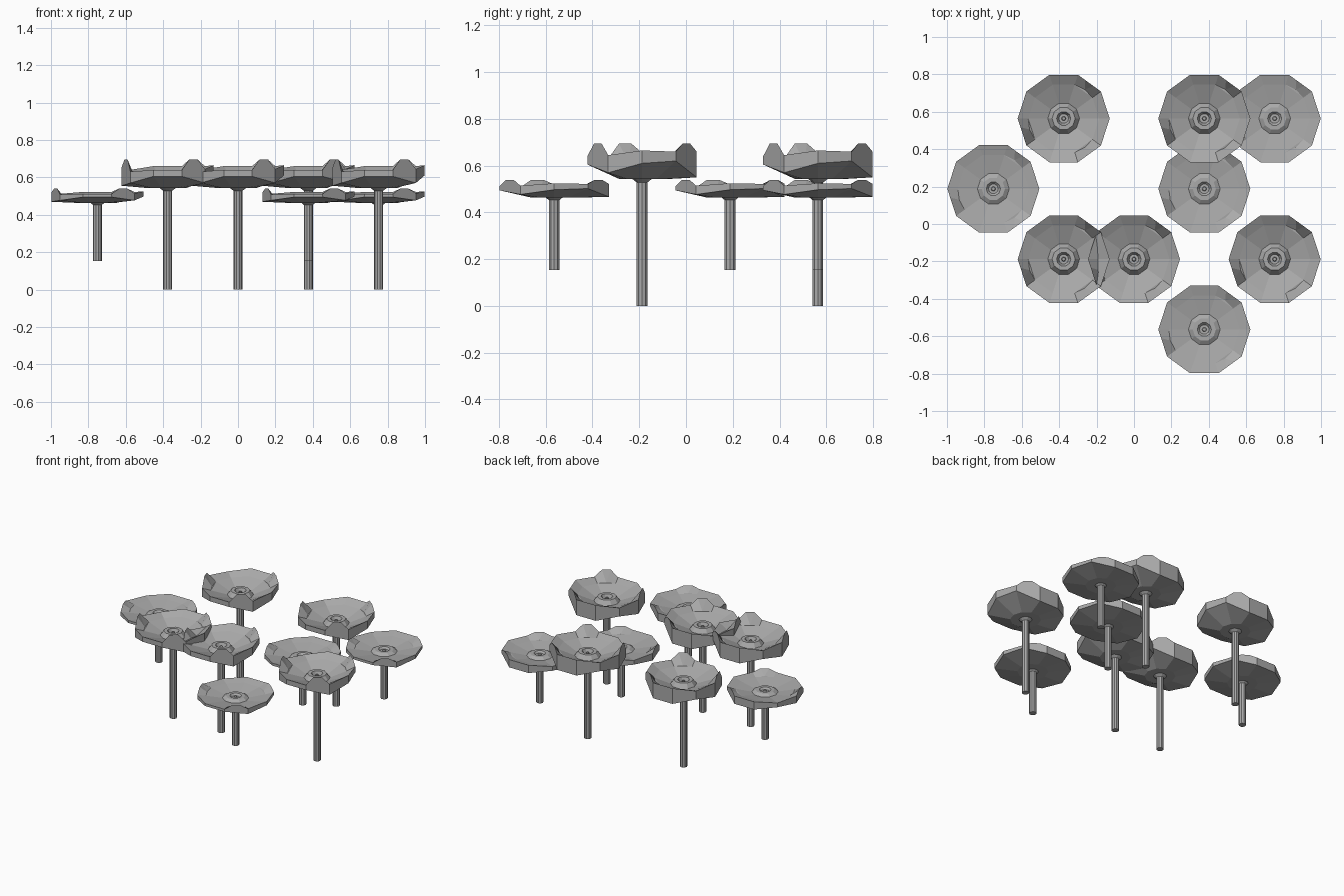
import bpy, bmesh
from math import cos, sin, radians

cube = bpy.data.objects.get("Cube")
if cube:
    bpy.data.objects.remove(cube, do_unlink=True)

grey = bpy.data.materials.new("stone_grey")
grey.use_nodes = True
grey.diffuse_color = (0.4, 0.4, 0.4, 1)
grey.node_tree.nodes["Principled BSDF"].inputs["Base Color"].default_value = (0.4, 0.4, 0.4, 1)

STEP = 0.376
SIDES = 10
RADIUS = 0.246
CAP_BASE = 0.54
# wavy rim heights above the cap base, one per corner counterclockwise from +x
RIM_TOP = [.125, .12, .12, .12, .10, .115, .09, .10, .10, .105]
RIM_LOW = [.07, .08, .01, .01, .04, .015, .03, .065, .065, .03]
FOLDS = (1, 5, 8)      # rim edges that carry an upturned flap
FLAP_TOP = 0.155


def ring(bm, radius, heights):
    return [bm.verts.new((radius * cos(radians(36 * i)), radius * sin(radians(36 * i)), heights[i]))
            for i in range(SIDES)]


def bridge(bm, a, b):
    for i in range(SIDES):
        j = (i + 1) % SIDES
        bm.faces.new((a[i], a[j], b[j], b[i]))


def finish(bm, name):
    bmesh.ops.recalc_face_normals(bm, faces=bm.faces)
    mesh = bpy.data.meshes.new(name)
    bm.to_mesh(mesh)
    bm.free()
    mesh.materials.append(grey)
    return mesh


def cap_mesh():
    bm = bmesh.new()
    # underside, from the centre out to the wavy lower rim
    under = ring(bm, 0.10, [0.002] * SIDES)
    low = ring(bm, RADIUS, RIM_LOW)
    bm.faces.new(under)
    bridge(bm, under, low)
    # dish and raised hub with a small central knob
    top = ring(bm, RADIUS, RIM_TOP)
    dish = ring(bm, 0.19, [0.45 * h + 0.035 for h in RIM_TOP])
    prev = dish
    for radius, height in ((.085, .045), (.062, .075), (.038, .075), (.026, .05), (.012, .05), (.009, .065)):
        loop = ring(bm, radius, [height] * SIDES)
        bridge(bm, prev, loop)
        prev = loop
    bm.faces.new(prev)
    # rim, with a trapezoid flap on the folded edges
    for i in range(SIDES):
        j = (i + 1) % SIDES
        edge = [top[i], top[j]]
        if i in FOLDS:
            flap = []
            for t in (0.32, 0.68):
                co = top[i].co.lerp(top[j].co, t)
                co.z = FLAP_TOP
                flap.append(bm.verts.new(co))
            a, b = flap
            foot = bm.verts.new((dish[i].co + dish[j].co) / 2 * 1.06)
            foot.co.z = min(dish[i].co.z, dish[j].co.z)
            bm.faces.new((dish[i], top[i], a, foot))
            bm.faces.new((a, b, foot))
            bm.faces.new((foot, b, top[j], dish[j]))
            bm.faces.new((dish[i], foot, dish[j]))
            edge = [top[i], a, b, top[j]]
        else:
            bm.faces.new((dish[i], dish[j], top[j], top[i]))
        bm.faces.new([low[j], low[i]] + edge)
    return finish(bm, "cap")


def stem_mesh(bottom, top, name):
    bm = bmesh.new()
    loops = [ring(bm, r, [z] * SIDES) for r, z in
             ((.024, bottom), (.024, top - .012), (.045, top + .004))]
    bridge(bm, loops[0], loops[1])
    bridge(bm, loops[1], loops[2])
    bm.faces.new(loops[0])
    bm.faces.new(loops[2])
    return finish(bm, name)


def place(mesh, name, x, y, z=0, squash=1):
    ob = bpy.data.objects.new(name, mesh)
    ob.location = (x, y, z)
    ob.scale.z = squash
    bpy.context.collection.objects.link(ob)


cap = cap_mesh()
tall_stem = stem_mesh(0, CAP_BASE, "tall_stem")
short_stem = stem_mesh(0.153, 0.465, "short_stem")

# grid cells of the tall and short pads
TALL = [(-1, 1.5), (1, 1.5), (-1, -.5), (0, -.5), (2, -.5)]
SHORT = [(-2, .5), (1, .5), (2, 1.5), (1, -1.5)]
for n, (i, j) in enumerate(TALL, 1):
    place(cap, f"tall_cap_{n}", i * STEP, j * STEP, CAP_BASE)
    place(tall_stem, f"tall_stem_{n}", i * STEP, j * STEP)
for n, (i, j) in enumerate(SHORT, 1):
    place(cap, f"short_cap_{n}", i * STEP, j * STEP, 0.462, 0.5)
    place(short_stem, f"short_stem_{n}", i * STEP, j * STEP)
